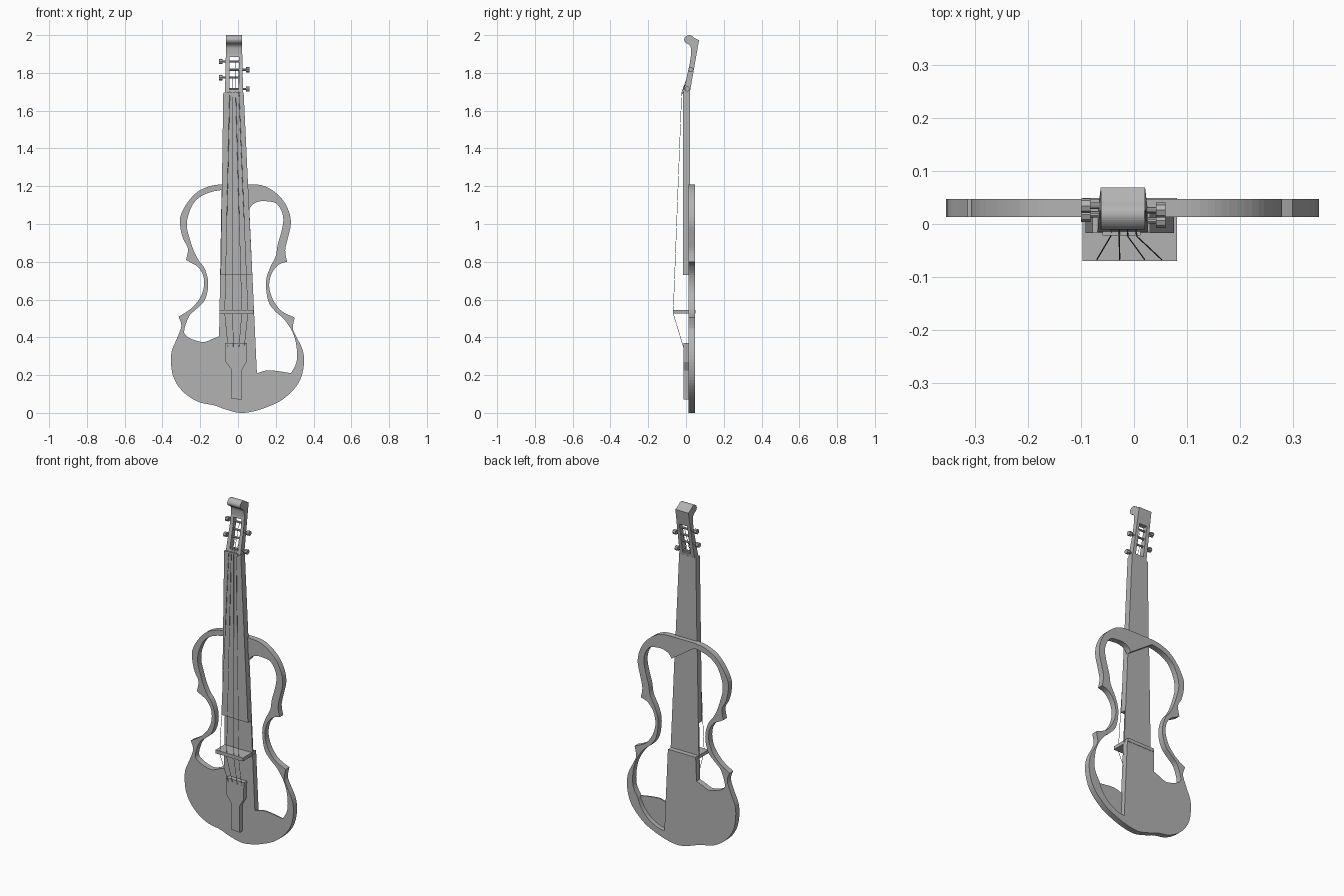
import bpy, bmesh
from mathutils import Vector, Matrix

old = bpy.data.objects.get("Cube")
if old:
    bpy.data.objects.remove(old)

grey = bpy.data.materials.new("plain_grey")
grey.use_nodes = True
tone = (0.45, 0.45, 0.45, 1)
grey.diffuse_color = tone
grey.node_tree.nodes["Principled BSDF"].inputs["Base Color"].default_value = tone


def smooth(points, steps=4):
    """Spline through the points, given in hundredths of a unit."""
    p = [Vector(q) / 100 for q in points]
    p = [p[0]] + p + [p[-1]]
    out = []
    for a, b, c, d in zip(p, p[1:], p[2:], p[3:]):
        for i in range(steps):
            t = i / steps
            out.append(0.5 * (2 * b + (c - a) * t + (2 * a - 5 * b + 4 * c - d) * t * t
                              + (3 * b - a - 3 * c + d) * t ** 3))
    return out + [p[-1]]


def straight(points):
    return [Vector(q) / 100 for q in points]


def joined(*runs):
    """Chain runs into one loop, dropping repeated joints."""
    loop = []
    for run in runs:
        for p in run:
            if not loop or (p - loop[-1]).length > 1e-4:
                loop.append(p)
    if (loop[0] - loop[-1]).length < 1e-4:
        loop.pop()
    return loop


def add(name, mesh):
    ob = bpy.data.objects.new(name, mesh)
    bpy.context.collection.objects.link(ob)
    mesh.materials.clear()
    mesh.materials.append(grey)
    return ob


def plate(name, loops, start, end, sideways=False):
    """Filled outline with holes, extruded along y (or along x if sideways)."""
    cu = bpy.data.curves.new(name, 'CURVE')
    cu.dimensions, cu.fill_mode = '2D', 'BOTH'
    cu.extrude = (end - start) / 2
    for loop in loops:
        sp = cu.splines.new('POLY')
        sp.points.add(len(loop) - 1)
        for point, p in zip(sp.points, loop):
            point.co = (p.x, p.y, 0, 1)
        sp.use_cyclic_u = True
    tmp = bpy.data.objects.new(name + "_outline", cu)
    mesh = bpy.data.meshes.new_from_object(tmp)
    bpy.data.objects.remove(tmp)
    mid = (start + end) / 2
    bm = bmesh.new()
    bm.from_mesh(mesh)
    for v in bm.verts:
        u, w, d = v.co
        v.co = (d + mid, u, w) if sideways else (u, d + mid, w)
    bmesh.ops.remove_doubles(bm, verts=bm.verts, dist=1e-5)
    bmesh.ops.recalc_face_normals(bm, faces=bm.faces)
    bm.to_mesh(mesh)
    bm.free()
    mesh.shade_flat()
    return add(name, mesh)


def box(name, x0, x1, y0, y1, z0, z1):
    bm = bmesh.new()
    bmesh.ops.create_cube(bm, size=1)
    for v in bm.verts:
        v.co = (x1 if v.co.x > 0 else x0, y1 if v.co.y > 0 else y0, z1 if v.co.z > 0 else z0)
    mesh = bpy.data.meshes.new(name)
    bm.to_mesh(mesh)
    bm.free()
    return add(name, mesh)


def rod(name, x0, x1, y, z, radius, sides):
    bm = bmesh.new()
    place = Matrix.Translation(((x0 + x1) / 2, y, z)) @ Matrix.Rotation(1.5708, 4, 'Y')
    bmesh.ops.create_cone(bm, cap_ends=True, segments=sides, radius1=radius, radius2=radius,
                          depth=abs(x1 - x0), matrix=place)
    mesh = bpy.data.meshes.new(name)
    bm.to_mesh(mesh)
    bm.free()
    return add(name, mesh)


# Body outline: shoulder, waist, wide base, waist, shoulder
outer = joined(
    smooth([(-9, 121), (-15, 120), (-21.5, 117), (-27, 111), (-30.5, 104), (-30.5, 98),
            (-29, 92), (-26.5, 87), (-27.5, 81)]),
    smooth([(-27.5, 81), (-25, 79.5), (-21.5, 77.5), (-18.5, 73), (-18, 67), (-20, 61),
            (-24, 56), (-28, 53), (-31.5, 51)]),
    smooth([(-31.5, 51), (-30, 46), (-32.5, 39), (-35, 33), (-35.5, 27), (-34.5, 20),
            (-31.5, 14), (-26.5, 9), (-20, 5.5), (-12.5, 4), (-7, 2), (1, 0), (9, 1),
            (16.5, 3.5), (23.5, 7), (30, 13), (33.5, 19), (35, 27), (34, 34), (30.5, 41),
            (29, 45), (30, 50.5)]),
    smooth([(30, 50.5), (24.5, 53), (21, 56), (18, 61), (16.5, 67), (17.5, 73), (20, 77),
            (22.5, 79), (26, 80)]),
    smooth([(26, 80), (25, 86), (26.5, 93), (28, 100), (27, 106.5), (23.5, 113), (18, 118),
            (12.5, 120.5), (6, 121)]))

# Openings on both sides of the centre strip
right_gap = smooth([(-8.7, 118), (-14, 117), (-19, 115), (-23.5, 111), (-26.5, 104), (-27, 98),
                    (-25.5, 92), (-23.5, 86), (-21, 81), (-18, 77), (-16, 71), (-16, 65),
                    (-18, 59), (-22, 55), (-26, 51), (-28.5, 43.5), (-27, 40.5), (-23, 38.5),
                    (-18, 37.5), (-14, 39), (-10, 40.5)])
left_gap = smooth([(6, 108), (8, 110.5), (11.5, 112), (15.5, 112), (20, 111), (23, 107),
                   (24, 102), (23, 96), (21, 89), (20, 83), (17, 77), (15, 71), (15, 64.5),
                   (16.5, 58), (20, 53.5), (24.5, 49.5), (29, 42.5), (31, 35), (31, 27), (28, 21)])
ledge = smooth([(28, 21), (22, 22), (15.5, 22.5), (10, 21)])
hollow = smooth([(28, 21), (26, 16), (21.5, 10.5), (15.5, 7), (10.7, 6)])
step = straight([(-9.8, 53), (8.5, 53)])

plate("body_front_layer", [outer, right_gap, joined(left_gap, ledge)], 0.013, 0.021)
back_gap = joined(right_gap, step, hollow[::-1], left_gap[::-1])
plate("body_back_frame", [outer, back_gap], 0.021, 0.047)

# Neck with fingerboard, nut, bridge and tailpiece
plate("neck", [straight([(-9.2, 73), (7.6, 73), (3, 169.5), (-7.8, 169.5)])], -0.017, 0.0205)
box("nut", -0.06, 0.012, -0.022, 0.0, 1.688, 1.7)
box("bridge", -0.097, 0.081, -0.07, 0.049, 0.525, 0.545)
plate("tailpiece", [straight([(-6.8, 37), (4.8, 37), (4.5, 27), (2, 22.5), (2, 7),
                              (-3.5, 7.5), (-3.5, 23), (-6.5, 27)])], -0.014, 0.014)

# Head: leaning peg box with a rounded scroll
head_side = joined(
    straight([(-1.6, 169), (2, 169.5), (6.9, 197.3)]),
    smooth([(4.2, 198.6), (2.8, 199.8), (1.2, 200), (-0.4, 199), (-1, 197.5), (-0.2, 196),
            (1.5, 195), (2.5, 193.5), (2.7, 190)]),
    straight([(2, 185)]))
head = plate("head", [head_side], -0.069, 0.027, sideways=True)
for v in head.data.vertices:
    v.co.x = -0.021 + (v.co.x + 0.021) * (1 - 0.45 * (v.co.z - 1.69))
cutter = box("peg_slot_cutter", -0.045, 0.006, -0.2, 0.2, 1.712, 1.885)
cutter.hide_render = True
cut = head.modifiers.new("peg_slot", 'BOOLEAN')
cut.operation, cut.solver, cut.object = 'DIFFERENCE', 'EXACT', cutter
bpy.context.view_layer.objects.active = head
bpy.ops.object.modifier_apply(modifier=cut.name)
bpy.data.objects.remove(cutter)

# Tuning pegs alternate sides
for i, z in enumerate((1.715, 1.775, 1.817, 1.86)):
    y = 0.004 + (z - 1.7) * 0.19
    inner, tip = (-0.055, 0.06) if i % 2 == 0 else (0.015, -0.1)
    base = tip - 0.018 if tip > 0 else tip + 0.018
    rod(f"peg_shaft_{i + 1}", inner, base, y, z, 0.006, 10)
    rod(f"peg_knob_{i + 1}", base, tip, y, z, 0.014, 8)

# Strings from pegs over nut and bridge to the tailpiece
pegs = (1.715, 1.775, 1.86, 1.817)
for i, (top, mid, low) in enumerate(((-0.044, -0.07, -0.053), (-0.028, -0.027, -0.026),
                                     (-0.012, 0.02, 0.005), (0.005, 0.052, 0.033))):
    cu = bpy.data.curves.new("string", 'CURVE')
    cu.dimensions, cu.bevel_depth, cu.bevel_resolution = '3D', 0.0013, 1
    sp = cu.splines.new('POLY')
    path = [(top * 0.8 - 0.004, 0.004 + (pegs[i] - 1.7) * 0.19, pegs[i]), (top, -0.023, 1.694),
            (mid, -0.067, 0.546), (mid, -0.067, 0.524), (low, -0.014, 0.35)]
    sp.points.add(len(path) - 1)
    for point, co in zip(sp.points, path):
        point.co = (*co, 1)
    tmp = bpy.data.objects.new("string_path", cu)
    mesh = bpy.data.meshes.new_from_object(tmp)
    bpy.data.objects.remove(tmp)
    add(f"string_{i + 1}", mesh)
